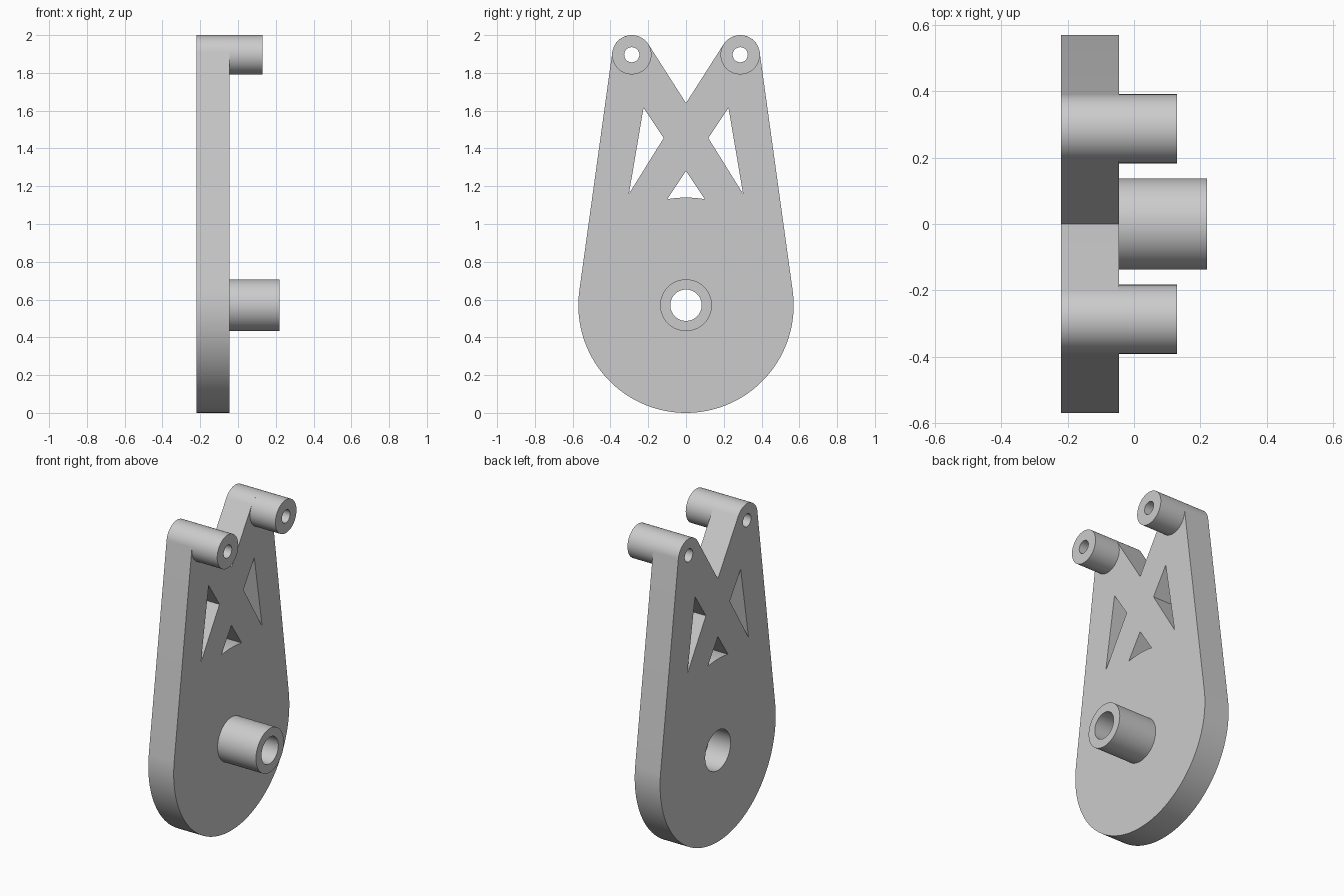
import bpy
import bmesh
from math import sin, cos, pi, atan2, acos, asin, hypot
from mathutils import Matrix, Vector

cube = bpy.data.objects.get("Cube")
if cube:
    bpy.data.objects.remove(cube, do_unlink=True)

# Key dimensions, in the side plane (y, z) and along x
BACK, FACE = -0.22, -0.045
HUB_Z, BODY_R = 0.57, 0.57
ARM_Y, ARM_Z, ARM_R, ARM_BORE = 0.287, 1.896, 0.104, 0.04
HUB_R, HUB_BORE, RECESS_R, RECESS_X = 0.137, 0.083, 0.125, -0.07
NOTCH_Z = 1.64

grey = bpy.data.materials.new("light grey")
grey.use_nodes = True
grey.diffuse_color = (0.6, 0.6, 0.6, 1)
grey.node_tree.nodes["Principled BSDF"].inputs["Base Color"].default_value = (0.6, 0.6, 0.6, 1)


def arc(cy, cz, r, start, end, n):
    return [(cy + r * cos(start + (end - start) * i / n),
             cz + r * sin(start + (end - start) * i / n)) for i in range(n + 1)]


def circle(cy, cz, r, n=64):
    return arc(cy, cz, r, 0, 2 * pi, n)[:-1]


def mirrored(points):
    return [(-y, z) for y, z in reversed(points)]


def finish(name, bm):
    bmesh.ops.remove_doubles(bm, verts=bm.verts, dist=1e-5)
    bmesh.ops.recalc_face_normals(bm, faces=bm.faces)
    mesh = bpy.data.meshes.new(name)
    bm.to_mesh(mesh)
    bm.free()
    mesh.materials.clear()
    mesh.materials.append(grey)
    obj = bpy.data.objects.new(name, mesh)
    bpy.context.collection.objects.link(obj)
    bpy.ops.object.select_all(action='DESELECT')
    obj.select_set(True)
    bpy.context.view_layer.objects.active = obj
    bpy.ops.object.shade_smooth_by_angle(angle=pi / 6)
    return obj


def extruded_plate(name, loops, x0, x1):
    """Fill nested outlines and extrude them from x0 to x1."""
    curve = bpy.data.curves.new(name + "_outline", 'CURVE')
    curve.dimensions = '2D'
    curve.fill_mode = 'BOTH'
    curve.extrude = (x1 - x0) / 2
    for loop in loops:
        spline = curve.splines.new('POLY')
        spline.points.add(len(loop) - 1)
        for point, (y, z) in zip(spline.points, loop):
            point.co = (y, z, 0, 1)
        spline.use_cyclic_u = True
    helper = bpy.data.objects.new(name + "_outline", curve)
    bpy.context.collection.objects.link(helper)
    graph = bpy.context.evaluated_depsgraph_get()
    mesh = bpy.data.meshes.new_from_object(helper.evaluated_get(graph))
    bm = bmesh.new()
    bm.from_mesh(mesh)
    bpy.data.objects.remove(helper, do_unlink=True)
    bpy.data.meshes.remove(mesh)
    for v in bm.verts:
        v.co = Vector((v.co.z + (x0 + x1) / 2, v.co.x, v.co.y))
    return finish(name, bm)


def turned_part(name, profile, cy, cz, steps=64):
    """Lathe a closed (x, radius) profile around an axis along x."""
    bm = bmesh.new()
    verts = [bm.verts.new((x, 0, r)) for x, r in profile]
    edges = [bm.edges.new((verts[i - 1], verts[i])) for i in range(len(verts))]
    bmesh.ops.spin(bm, geom=verts + edges, cent=(0, 0, 0), axis=(1, 0, 0),
                   angle=2 * pi, steps=steps)
    bmesh.ops.transform(bm, matrix=Matrix.Translation((0, cy, cz)), verts=bm.verts)
    return finish(name, bm)


# Plate outline: round body, tangent flanks, two rounded arms and a V notch
rise = ARM_Z - HUB_Z
flank = atan2(rise, ARM_Y) - acos((BODY_R - ARM_R) / hypot(rise, ARM_Y))
drop = ARM_Z - NOTCH_Z
inner = atan2(drop, ARM_Y) + asin(ARM_R / hypot(drop, ARM_Y)) + pi / 2
half = (arc(0, HUB_Z, BODY_R, -pi / 2, flank, 48)
        + arc(ARM_Y, ARM_Z, ARM_R, flank, inner, 32))
outline = half + [(0, NOTCH_Z)] + mirrored(half)[:-1]

# Windows and bores through the plate
side_window = [(0.225, 1.615), (0.118, 1.455), (0.302, 1.16)]
spread = asin(0.1 / BODY_R)
lower_window = arc(0, HUB_Z, BODY_R, pi / 2 - spread, pi / 2 + spread, 8) + [(0, 1.28)]
loops = [outline, side_window, mirrored(side_window), lower_window,
         circle(0, HUB_Z, RECESS_R)]
loops += [circle(s * ARM_Y, ARM_Z, ARM_BORE) for s in (-1, 1)]
extruded_plate("plate", loops, BACK, FACE)

# Hub sleeve, with the floor of the recess behind it
turned_part("hub_sleeve", [(FACE, HUB_R), (0.22, HUB_R), (0.22, HUB_BORE),
                           (RECESS_X, HUB_BORE), (RECESS_X, RECESS_R),
                           (FACE, RECESS_R)], 0, HUB_Z)

# Sleeves at the arm tips
for side, name in ((-1, "front_arm_sleeve"), (1, "back_arm_sleeve")):
    turned_part(name, [(FACE, ARM_R), (0.13, ARM_R), (0.13, ARM_BORE),
                       (FACE, ARM_BORE)], side * ARM_Y, ARM_Z)
